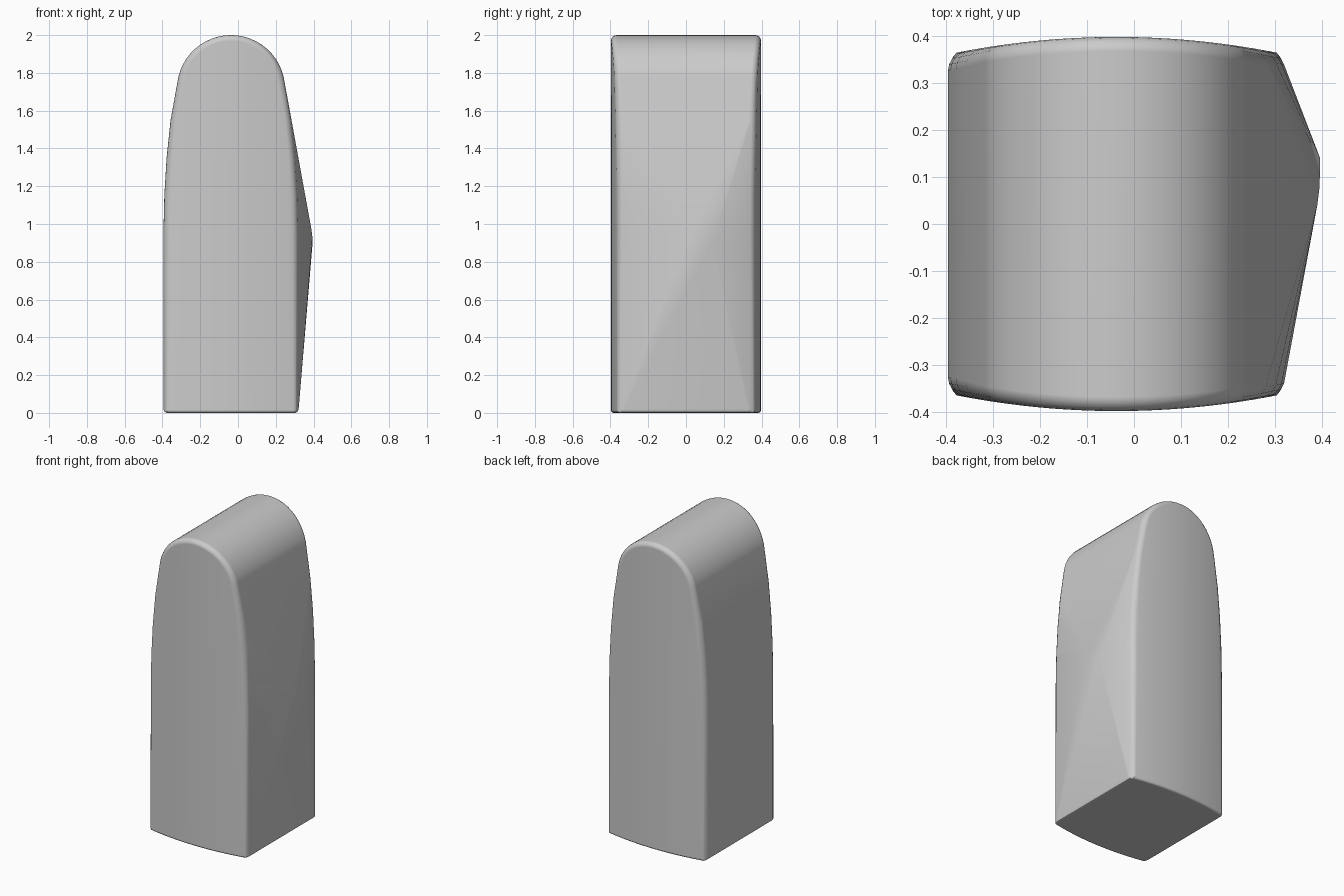
import bpy, bmesh
from math import sin, cos, pi, radians

old = bpy.data.objects.get("Cube")
if old:
    bpy.data.objects.remove(old, do_unlink=True)

CX = -0.037          # centre line of the arched body
HALF = 0.358         # half width at the base
STEPS = 24           # arch segments

stone = bpy.data.materials.new("plain grey")
stone.use_nodes = True
stone.diffuse_color = (0.6, 0.6, 0.6, 1)
stone.node_tree.nodes["Principled BSDF"].inputs["Base Color"].default_value = (0.6, 0.6, 0.6, 1)


def depth(x):
    """Half depth of the bowed front and back faces."""
    return 0.397 - 0.037 * (x / HALF) ** 2


# Arch outline as (x, z, normal x, normal z, rounding radius), x from centre line
outline = []
for i in range(STEPS + 1):
    a = radians(6) + (pi - radians(12)) * i / STEPS
    outline.append((0.286 * cos(a), 1.714 + 0.286 * sin(a), cos(a), sin(a), 0.03))
for s in (-1, 1):
    for x, z in ((0.32, 1.55), (0.341, 1.35), (0.353, 1.15), (HALF, 0.95), (HALF, 0.02)):
        outline.append((s * x, z, s, 0, 0.035))
    outline.append((s * (HALF - 0.006), 0.006, s * 0.7, -0.7, 0.025))
for i in range(STEPS + 1):
    x = 0.34 * cos(pi * i / STEPS)
    outline.append((x, 0, 0, -1, 0.015))

# Body: outline rounded over to the front and back faces
bm = bmesh.new()
for x, z, nx, nz, r in outline:
    for k in range(5):
        a = pi / 2 * k / 4
        inset = r * (1 - cos(a))
        px = x - nx * inset
        y = depth(px) - r * (1 - sin(a))
        for side in (-1, 1):
            bm.verts.new((CX + px, side * y, z - nz * inset))

# Blunt off-centre peak on the left flank
for p in ((0.389, 0.04, 0.97), (0.394, 0.08, 0.93), (0.395, 0.14, 0.90)):
    bm.verts.new(p)

hull = bmesh.ops.convex_hull(bm, input=bm.verts)
loose = {v for v in hull["geom_interior"] + hull["geom_unused"]
         if isinstance(v, bmesh.types.BMVert) and not v.link_faces}
bmesh.ops.delete(bm, geom=list(loose), context="VERTS")
bmesh.ops.dissolve_limit(bm, angle_limit=radians(0.3), verts=bm.verts, edges=bm.edges)
bmesh.ops.recalc_face_normals(bm, faces=bm.faces)

mesh = bpy.data.meshes.new("arched_block")
bm.to_mesh(mesh)
bm.free()
mesh.materials.append(stone)
block = bpy.data.objects.new("arched_block", mesh)
bpy.context.collection.objects.link(block)

# Smooth shading weighted towards the broad faces
bpy.ops.object.select_all(action="DESELECT")
block.select_set(True)
bpy.context.view_layer.objects.active = block
bpy.ops.object.shade_smooth_by_angle(angle=radians(35))
weighted = block.modifiers.new("weighted_normals", "WEIGHTED_NORMAL")
weighted.keep_sharp = True
